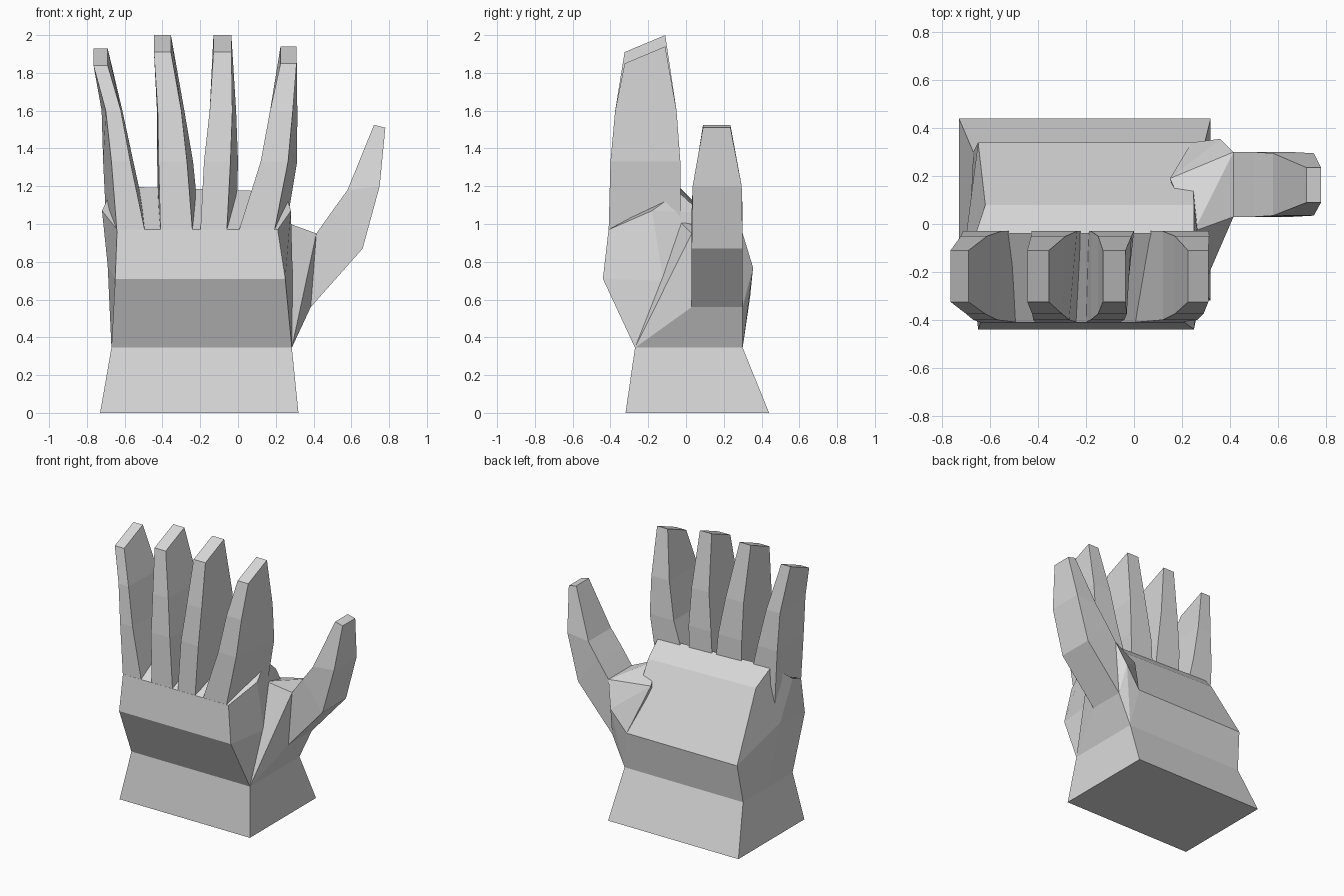
import bpy
import bmesh

cube = bpy.data.objects.get("Cube")
if cube:
    bpy.data.objects.remove(cube, do_unlink=True)

grey = bpy.data.materials.new("light_grey")
grey.use_nodes = True
colour = (0.7, 0.7, 0.7, 1)
grey.diffuse_color = colour
for node in grey.node_tree.nodes:
    if node.type == 'BSDF_PRINCIPLED':
        node.inputs["Base Color"].default_value = colour


def finish(name, bm):
    bmesh.ops.recalc_face_normals(bm, faces=bm.faces)
    mesh = bpy.data.meshes.new(name)
    bm.to_mesh(mesh)
    bm.free()
    mesh.materials.append(grey)
    obj = bpy.data.objects.new(name, mesh)
    bpy.context.collection.objects.link(obj)
    return obj


def loft(name, rings):
    """Skin a stack of matching rings and cap both ends."""
    bm = bmesh.new()
    rows = [[bm.verts.new(p) for p in ring] for ring in rings]
    for low, high in zip(rows, rows[1:]):
        for i in range(len(low)):
            j = (i + 1) % len(low)
            bm.faces.new((low[i], low[j], high[j], high[i]))
    bm.faces.new(rows[0][::-1])
    bm.faces.new(rows[-1])
    bmesh.ops.remove_doubles(bm, verts=bm.verts, dist=0.001)
    return finish(name, bm)


def hull(name, points):
    bm = bmesh.new()
    for p in points:
        bm.verts.new(p)
    bmesh.ops.convex_hull(bm, input=bm.verts)
    return finish(name, bm)


def box_ring(x0, x1, y0, y1, z):
    """Rectangle with an extra point halfway along each side."""
    ym = (y0 + y1) / 2
    return [(x0, y0, z), (x1, y0, z), (x1, ym, z),
            (x1, y1, z), (x0, y1, z), (x0, ym, z)]


# Wrist and palm: flared cuff, heel ridge, then sloped web between the fingers
front_web = [(-.64, -.41, .97), (.21, -.41, .97)]
right_knuckle, left_knuckle = (-.72, -.20, 1.07), (.28, -.18, 1.07)
loft("palm", [
    box_ring(-.73, .32, -.32, .44, 0),
    box_ring(-.67, .285, -.27, .30, .345),
    [(-.65, -.44, .71), (.25, -.44, .71), (.29, -.12, .70),
     (.24, .34, .62), (-.65, .34, .62), (-.69, -.10, .78)],
    front_web + [left_knuckle, (.25, .08, 1.06), (-.62, .08, 1.08), right_knuckle],
    front_web + [left_knuckle, (.25, -.04, 1.17), (-.66, -.04, 1.20), right_knuckle],
])

# Fingers: left and right edge at four heights, tip height, widening at the back
fingers = {
    "little_finger": ([(-.64, -.49), (-.67, -.57), (-.70, -.62), (-.765, -.69)],
                      1.93, -.055, .02),
    "ring_finger": ([(-.41, -.24), (-.42, -.27), (-.425, -.30), (-.445, -.355)],
                    2.0, -.01, .04),
    "middle_finger": ([(-.20, -.06), (-.18, -.04), (-.15, -.03), (-.13, -.035)],
                      2.0, 0, .05),
    "index_finger": ([(0, .19), (.12, .265), (.17, .29), (.225, .31)],
                     1.94, 0, .06),
}
depths = [(-.41, -.03), (-.40, -.03), (-.375, -.05), (-.325, -.11)]
spread = [1, .8, .4, 0]
for name, (edges, tip, left, right) in fingers.items():
    rings = []
    for i, ((x0, x1), (y0, y1), s) in enumerate(zip(edges, depths, spread)):
        z = [.95, 1.33, 1.6, tip][i]
        slope = .09 if i == 3 else 0
        rings.append([(x0, y0, z - slope), (x1, y0, z - slope),
                      (x1 + right * s, y1, z), (x0 + left * s, y1, z)])
    loft(name, rings)

# Thumb: pairs of outer and inner edge points swept through its depth
thumb = [((.385, .56), (.415, .95), .03, .30),
         ((.66, .87), (.50, 1.07), .03, .30),
         ((.75, 1.20), (.58, 1.18), .035, .295),
         ((.78, 1.51), (.72, 1.525), .09, .235)]
thumb_rings = [[(a[0], y0, a[1]), (a[0], y1, a[1]), (b[0], y1, b[1]), (b[0], y0, b[1])]
               for a, b, y0, y1 in thumb]
loft("thumb", thumb_rings)

# Fleshy mound joining the thumb to the wrist and palm
hull("thumb_mound", thumb_rings[0] + [
    (.285, -.27, .345), (.285, .30, .345), (.25, -.03, 1.01),
    (.15, .19, .93), (.36, .355, .77), (.24, .34, .62)])
